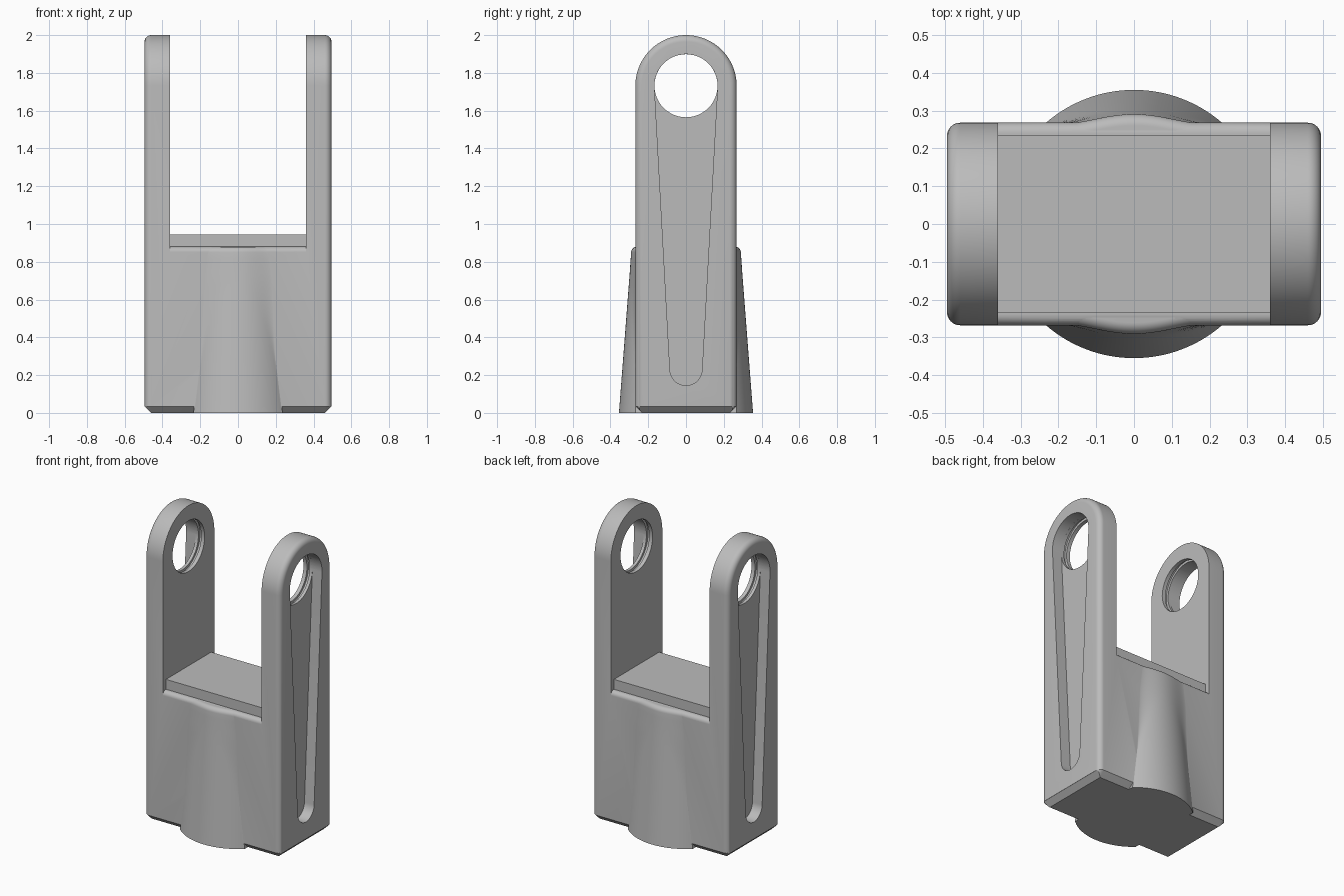
import bpy, bmesh, math
from mathutils import Vector

cube = bpy.data.objects.get("Cube")
if cube:
    bpy.data.objects.remove(cube)

HALF_X, HALF_Y, TOP, INNER = 0.495, 0.268, 2.0, 0.36
EDGE = 0.035                      # outer rounding and bottom chamfer
HOLE_Z, HOLE_R = TOP - HALF_Y, 0.167

metal = bpy.data.materials.new("plain grey")
metal.use_nodes = True
grey = (0.5, 0.5, 0.5, 1)
metal.diffuse_color = grey
metal.node_tree.nodes["Principled BSDF"].inputs["Base Color"].default_value = grey


def loft(name, rings):
    """Closed solid through rings of equal point count."""
    bm = bmesh.new()
    loops = [[bm.verts.new(p) for p in ring] for ring in rings]
    for a, b in zip(loops, loops[1:]):
        for i in range(len(a)):
            j = (i + 1) % len(a)
            bm.faces.new((a[i], a[j], b[j], b[i]))
    bm.faces.new(loops[0])
    bm.faces.new(loops[-1])
    bmesh.ops.recalc_face_normals(bm, faces=bm.faces)
    mesh = bpy.data.meshes.new(name)
    bm.to_mesh(mesh)
    bm.free()
    mesh.materials.append(metal)
    obj = bpy.data.objects.new(name, mesh)
    bpy.context.collection.objects.link(obj)
    return obj


def prism(name, profile, x0, x1):
    """Extrude a (y, z) profile along x."""
    return loft(name, [[(x, y, z) for y, z in profile] for x in (x0, x1)])


def arc(r, z, start, end, n=48):
    angles = [math.radians(start + (end - start) * i / n) for i in range(n + 1)]
    return [(r * math.cos(a), z + r * math.sin(a)) for a in angles]


def combine(target, tool, operation):
    bpy.context.view_layer.objects.active = target
    mod = target.modifiers.new(operation, 'BOOLEAN')
    mod.operation, mod.solver, mod.object = operation, 'EXACT', tool
    bpy.ops.object.modifier_apply(modifier=mod.name)
    bpy.data.objects.remove(tool)


# Arched block with rounded outer edges and a chamfered foot
def block_ring(side, t):
    x = HALF_X - EDGE + EDGE * math.sin(t)
    w = HALF_Y - EDGE * (1 - math.cos(t))
    foot = min(x - HALF_X + EDGE, EDGE - 0.001)
    wf = w - (EDGE - foot)
    outline = [(wf, foot), (w, EDGE)] + arc(w, HOLE_Z, 0, 180) + [(-w, EDGE), (-wf, foot)]
    return [(side * x, y, z) for y, z in outline]


steps = [math.pi / 2 * i / 8 for i in range(9)]
yoke = loft("yoke", [block_ring(-1, t) for t in reversed(steps)]
            + [block_ring(1, t) for t in steps])

# Gap between the arms, leaving a raised seat with rounded ledges
R = 0.028
lip = [(HALF_Y - R + R * math.sin(t), 0.88 - R + R * math.cos(t)) for t in steps]
right = [(0.235, 0.945), (0.235, 0.88)] + lip + [(0.4, 0.88 - R), (0.4, 2.2)]
left = [(-y, z) for y, z in reversed(right)]
combine(yoke, prism("gap_cutter", left + right, -INNER, INNER), 'DIFFERENCE')


# Tapered round boss, sharp at its foot and blended into the block above
def boss_ring(z, inset=0):
    radius = 0.355 - 0.077 * z
    k = 0.002 + 0.032 * max(0, min(1, (z - 0.3) / 0.4))
    base = HALF_Y - 0.0005
    reach = math.sqrt(radius ** 2 - (base - k) ** 2)
    front = []
    for i in range(41):
        x = reach * math.sin(math.pi / 2 * (i / 20 - 1))
        y = math.sqrt(radius ** 2 - x ** 2)
        h = max(k - abs(y - base), 0) / k
        front.append((x, -(max(y, base) + h * h * k / 4 - inset), z))
    return front + [(-x, -y, z) for x, y, z in front]


rings = [boss_ring(0.85 * i / 24) for i in range(25)]
rings += [boss_ring(0.851 + R * math.sin(t), R * (1 - math.cos(t))) for t in steps[1:]]
combine(yoke, loft("boss", rings), 'UNION')

# Tapered outer slots, pin holes and the retaining groove in each hole
slot = arc(HOLE_R, HOLE_Z, -3, 183) + arc(0.085, 0.23, 183, 357, 24)
for side in (-1, 1):
    cuts = [("slot_cutter", slot, 0.425, 0.6),
            ("hole_cutter", arc(HOLE_R, HOLE_Z, 0, 352.5, 47), 0.3, 0.45),
            ("groove_cutter", arc(HOLE_R + 0.016, HOLE_Z, 0, 352.5, 47), 0.385, 0.405)]
    for name, profile, x0, x1 in cuts:
        combine(yoke, prism(name, profile, side * x0, side * x1), 'DIFFERENCE')

# Smooth the curves, keep the machined edges crisp
bpy.ops.object.select_all(action='DESELECT')
yoke.select_set(True)
bpy.context.view_layer.objects.active = yoke
bpy.ops.object.shade_smooth_by_angle(angle=math.radians(25))
